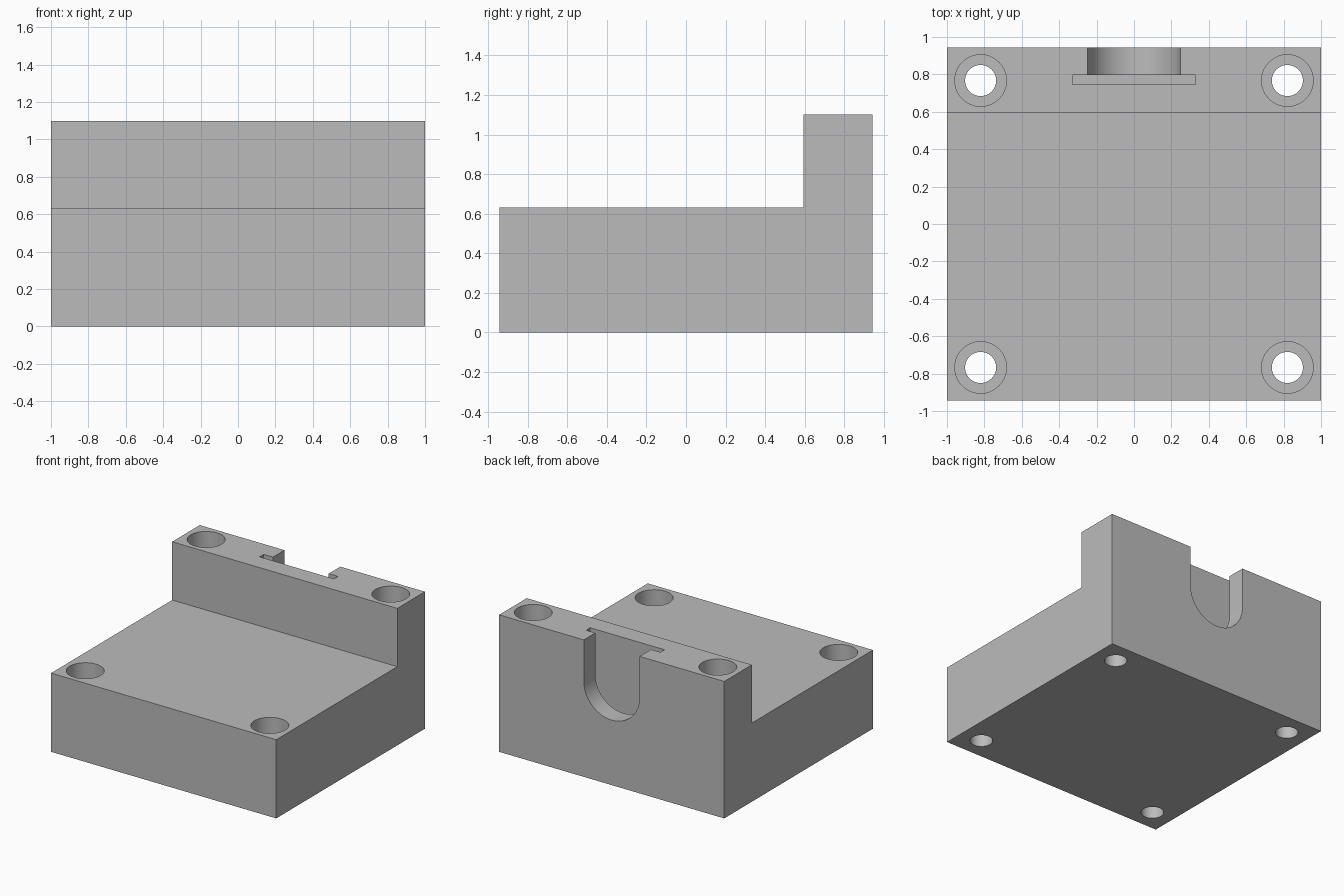
import bpy
import math

cube = bpy.data.objects.get("Cube")
if cube:
    bpy.data.objects.remove(cube, do_unlink=True)

HALF_W, HALF_D, STEP_Z, TOP_Z, WALL_Y = 1.0, 0.943, 0.632, 1.1, 0.593

grey = bpy.data.materials.new("plain grey")
grey.use_nodes = True
colour = (0.5, 0.5, 0.5, 1)
grey.diffuse_color = colour
grey.node_tree.nodes["Principled BSDF"].inputs["Base Color"].default_value = colour


def mesh_object(name, verts, faces):
    mesh = bpy.data.meshes.new(name)
    mesh.from_pydata(verts, [], faces)
    mesh.materials.append(grey)
    obj = bpy.data.objects.new(name, mesh)
    bpy.context.collection.objects.link(obj)
    return obj


def prism(name, outline, place, start, end):
    """Extrude a 2D outline from start to end; place maps (a, b, depth) to 3D."""
    n = len(outline)
    verts = [place(a, b, d) for d in (start, end) for a, b in outline]
    faces = [tuple(reversed(range(n))), tuple(range(n, 2 * n))]
    faces += [(i, (i + 1) % n, n + (i + 1) % n, n + i) for i in range(n)]
    obj = mesh_object(name, verts, faces)
    bpy.context.view_layer.objects.active = obj
    bpy.ops.object.mode_set(mode='EDIT')
    bpy.ops.mesh.select_all(action='SELECT')
    bpy.ops.mesh.normals_make_consistent(inside=False)
    bpy.ops.object.mode_set(mode='OBJECT')
    return obj


def along_x(a, b, d):
    return (d, a, b)


def along_y(a, b, d):
    return (a, d, b)


def along_z(a, b, d):
    return (a, b, d)


def arc(cx, cy, r, start, end, steps):
    return [(cx + r * math.cos(start + (end - start) * i / steps),
             cy + r * math.sin(start + (end - start) * i / steps))
            for i in range(steps + 1)]


# Stepped block: low bed with a raised wall along the back
block = prism("stepped_block",
              [(-HALF_D, 0), (HALF_D, 0), (HALF_D, TOP_Z), (WALL_Y, TOP_Z),
               (WALL_Y, STEP_Z), (-HALF_D, STEP_Z)],
              along_x, -HALF_W, HALF_W)

cutters = []

# Counterbored screw holes in the four corners
for x in (-0.82, 0.82):
    for y in (-0.767, 0.767):
        for label, radius, bottom in (("screw_hole", 0.083, -0.2),
                                      ("counterbore", 0.138, 0.3)):
            circle = arc(x, y, radius, 0, 2 * math.pi, 64)[:-1]
            cutters.append(prism(label + "_cutter", circle, along_z, bottom, 1.4))

# Round-bottomed notch open to the back, and the flat pocket in front of it
notch = arc(0, 0.77, 0.248, math.pi, 2 * math.pi, 40) + [(0.248, 1.4), (-0.248, 1.4)]
cutters.append(prism("notch_cutter", notch, along_y, 0.77, 1.2))
pocket = [(-0.33, 0.44), (0.33, 0.44), (0.33, 1.3), (-0.33, 1.3)]
cutters.append(prism("pocket_cutter", pocket, along_y, 0.745, 0.797))

# Cut the openings, then drop the cutters
bpy.context.view_layer.objects.active = block
for cutter in cutters:
    cutter.hide_render = True
    mod = block.modifiers.new("cut", 'BOOLEAN')
    mod.operation = 'DIFFERENCE'
    mod.solver = 'EXACT'
    mod.object = cutter
    bpy.ops.object.modifier_apply(modifier=mod.name)
for cutter in cutters:
    bpy.data.objects.remove(cutter, do_unlink=True)

# Smooth the round bores, keep the edges sharp
bpy.ops.object.select_all(action='DESELECT')
block.select_set(True)
bpy.context.view_layer.objects.active = block
bpy.ops.object.shade_smooth_by_angle(angle=math.radians(30))
